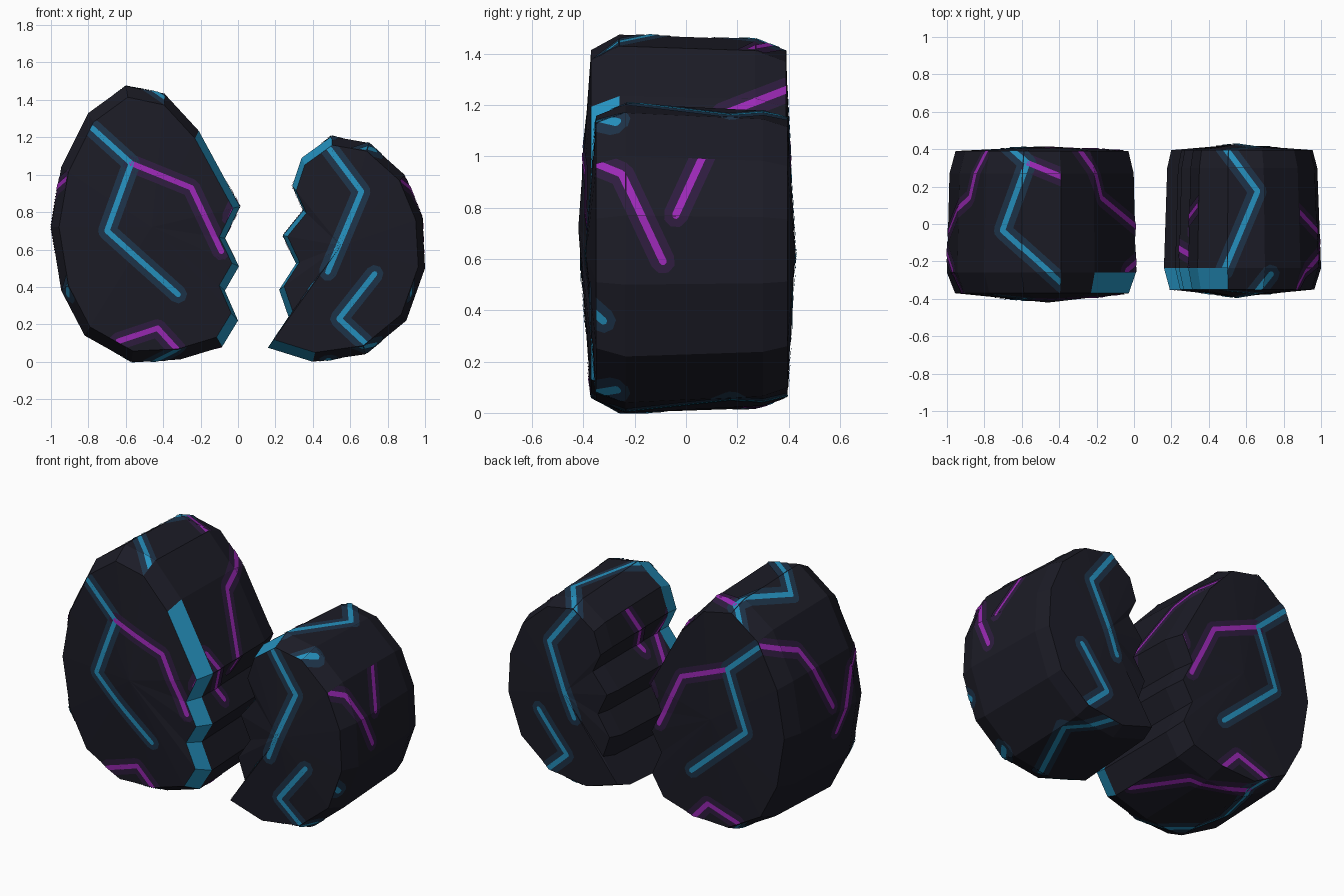
import bpy, bmesh, math
from mathutils import Vector

if "Cube" in bpy.data.objects:
    bpy.data.objects.remove(bpy.data.objects["Cube"])


def material(name, rgb):
    m = bpy.data.materials.new(name)
    m.diffuse_color = (*rgb, 1)
    m.use_nodes = True
    m.node_tree.nodes["Principled BSDF"].inputs["Base Color"].default_value = m.diffuse_color
    return m


MATS = [material("dark stone", (0.0115, 0.0115, 0.0195)),
        material("glowing blue", (0.019, 0.29, 0.53)),
        material("glowing purple", (0.33, 0.022, 0.47)),
        material("dim blue", (0.013, 0.034, 0.068)),
        material("dim purple", (0.028, 0.012, 0.050))]
STONE, BLUE, PURPLE, DIM_BLUE, DIM_PURPLE = range(5)

# Vein pattern, drawn flat and box-projected on every side: (core, halo, path)
VEINS = [
    (BLUE, DIM_BLUE, [(-.78, 1.25), (-.57, 1.06), (-.70, .70), (-.32, .36)]),
    (PURPLE, DIM_PURPLE, [(-.57, 1.06), (-.25, .93), (-.09, .59)]),
    (PURPLE, DIM_PURPLE, [(-.64, .11), (-.43, .18), (-.32, .06)]),
    (PURPLE, DIM_PURPLE, [(.40, 1.26), (.14, 1.16), (-.04, .77)]),
    (BLUE, DIM_BLUE, [(.48, 1.15), (.66, .91), (.48, .48)]),
    (BLUE, DIM_BLUE, [(.73, .47), (.54, .23), (.68, .10)]),
]


def make_object(name, bm):
    mesh = bpy.data.meshes.new(name)
    bm.to_mesh(mesh)
    bm.free()
    for m in MATS:
        mesh.materials.append(m)
    obj = bpy.data.objects.new(name, mesh)
    bpy.context.collection.objects.link(obj)


def capsule(a, b, r):
    """Convex outline of a thick line with rounded ends, anticlockwise."""
    ang = math.atan2(b[1] - a[1], b[0] - a[0])
    pts = []
    for c, start in ((b, -90), (a, 90)):
        for k in range(5):
            t = ang + math.radians(start + 45 * k)
            pts.append((c[0] + r * math.cos(t), c[1] + r * math.sin(t)))
    return pts


def clip(poly, tri):
    """Cut a convex outline to the inside of an anticlockwise triangle."""
    for i in range(3):
        (ax, ay), (bx, by) = tri[i], tri[(i + 1) % 3]
        out = []
        for p, q in zip(poly, poly[1:] + poly[:1]):
            dp = (bx - ax) * (p[1] - ay) - (by - ay) * (p[0] - ax)
            dq = (bx - ax) * (q[1] - ay) - (by - ay) * (q[0] - ax)
            if dp >= 0:
                out.append(p)
            if dp * dq < 0:
                t = dp / (dp - dq)
                out.append((p[0] + t * (q[0] - p[0]), p[1] + t * (q[1] - p[1])))
        poly = out
        if len(poly) < 3:
            return []
    return poly


def build_veins(name, body):
    """Lay thin vein plates on each stone face."""
    bm = bmesh.new()
    for f in body.faces:
        if f.material_index != STONE:
            continue
        n = f.normal
        k = max(range(3), key=lambda i: abs(n[i]))
        u, v = [(1, 2), (0, 2), (0, 1)][k]
        shift = .735 if k == 2 else 0
        tri = [(w.co[u], w.co[v] + shift) for w in f.verts]
        (ax, ay), (bx, by), (cx, cy) = tri
        if (bx - ax) * (cy - ay) - (by - ay) * (cx - ax) < 0:
            tri.reverse()
        d = n.dot(f.verts[0].co)
        for core, halo, path in VEINS:
            for a, b in zip(path, path[1:]):
                for mat, r, lift in ((halo, .048, .003), (core, .0145, .006)):
                    poly = clip(capsule(a, b, r), tri)
                    if not poly:
                        continue
                    pts = []
                    for p in poly:
                        co = Vector((0, 0, 0))
                        co[u], co[v] = p[0], p[1] - shift
                        co[k] = (d - n[u] * co[u] - n[v] * co[v]) / n[k]
                        pts.append(co + n * lift)
                    face = bm.faces.new([bm.verts.new(p) for p in pts])
                    face.material_index = mat
                    face.normal_update()
                    if face.normal.dot(n) < 0:
                        face.normal_flip()
    make_object(name, bm)


def build_half(side, outline, crack_edges, centre, layers, apexes):
    """Loft scaled copies of the outline; the first edges are the crack."""
    bm = bmesh.new()
    cx, cz = centre
    rings = [[bm.verts.new((cx + (x - cx) * s, y, cz + (z - cz) * s))
              for x, z in outline] for y, s in layers]
    tips = [bm.verts.new((cx, y, cz)) for y in apexes]
    n = len(outline)
    for i in range(n):
        j = (i + 1) % n
        for lower, (ra, rb) in enumerate(zip(rings, rings[1:])):
            f = bm.faces.new((ra[i], ra[j], rb[j], rb[i]))
            # glowing front edge of the crack
            f.material_index = BLUE if lower == 0 and i < crack_edges else STONE
        bm.faces.new((rings[0][j], rings[0][i], tips[0]))
        bm.faces.new((rings[-1][i], rings[-1][j], tips[1]))
    bmesh.ops.triangulate(bm, faces=bm.faces[:])
    bmesh.ops.recalc_face_normals(bm, faces=bm.faces[:])
    bm.normal_update()
    build_veins(side + "_veins", bm)
    make_object(side + "_stone_half", bm)


# Larger left half, crack listed first from top to bottom
build_half("left",
           [(-.21, 1.235), (.01, .83), (-.07, .66), (.005, .51), (-.07, .38),
            (0, .22), (-.085, .08), (-.31, .012), (-.57, 0), (-.82, .14),
            (-.945, .38), (-1, .72), (-.945, 1.04), (-.80, 1.33),
            (-.60, 1.475), (-.39, 1.43)],
           6, (-.46, .72),
           [(-.37, .92), (-.26, 1), (.27, .975), (.39, .915)], (-.42, .415))

# Smaller right half, crack from top down to the base
build_half("right",
           [(.50, 1.205), (.34, 1.09), (.29, .94), (.35, .81), (.24, .675),
            (.31, .525), (.22, .385), (.27, .24), (.16, .075), (.40, 0),
            (.68, .04), (.90, .22), (1, .50), (.985, .77), (.89, 1.0),
            (.70, 1.17)],
           9, (.55, .62),
           [(-.35, .92), (-.235, 1), (.30, .955), (.395, .90)], (-.39, .425))
